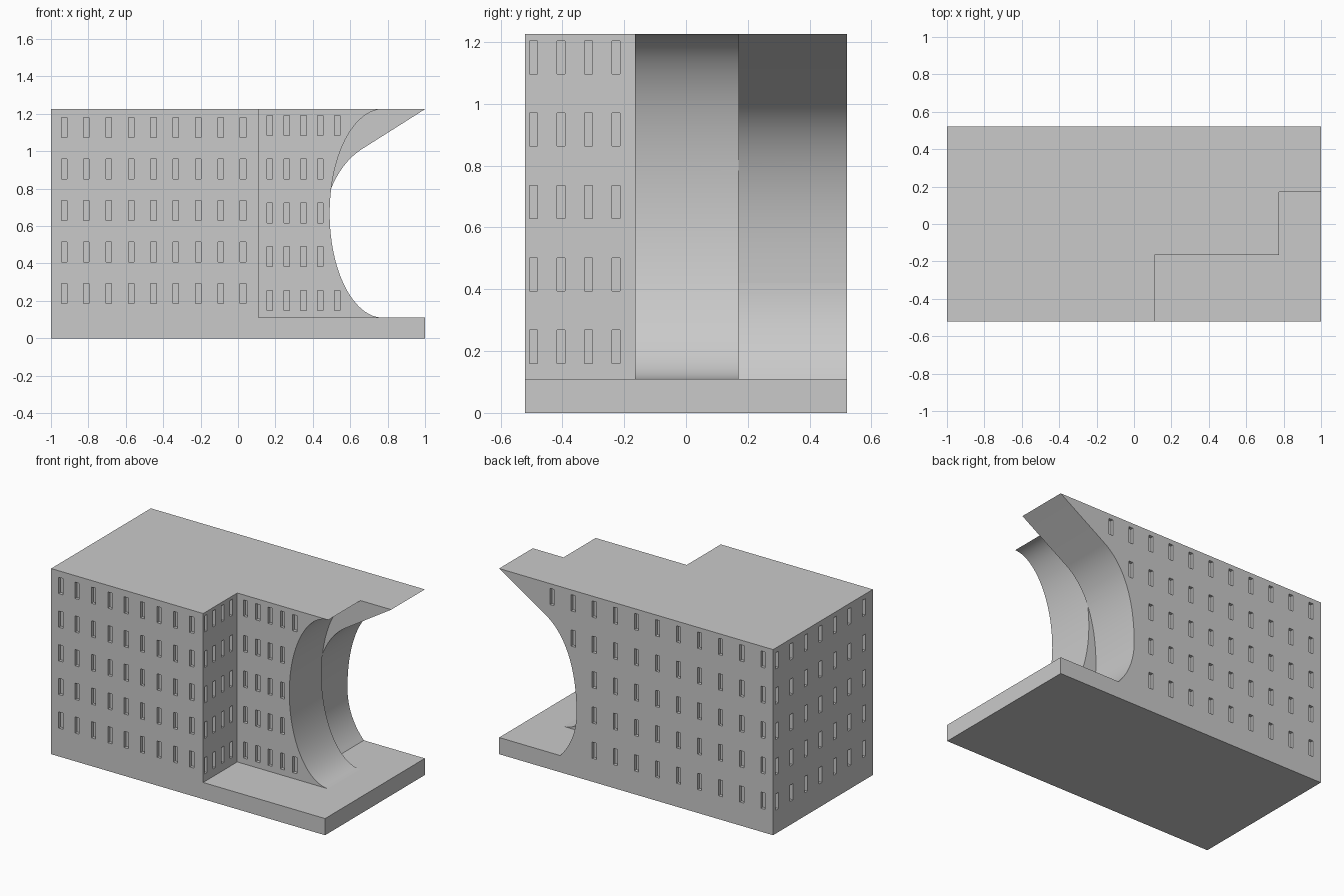
import bpy, bmesh
from math import sin, cos, pi
from mathutils import Vector, Matrix

cube = bpy.data.objects.get("Cube")
if cube:
    bpy.data.objects.remove(cube, do_unlink=True)

# Main dimensions
TOP, SLAB, HALF_Y = 1.225, 0.11, 0.52
STEP_X, FRONT_Y, BACK_Y = 0.11, -0.165, 0.17
DEPTH = 0.02
WIN_W, WIN_H = 0.03, 0.107

grey = bpy.data.materials.new("light grey")
grey.use_nodes = True
colour = (0.59, 0.59, 0.59, 1)
grey.diffuse_color = colour
grey.node_tree.nodes["Principled BSDF"].inputs["Base Color"].default_value = colour


def add_object(name, bm):
    bmesh.ops.recalc_face_normals(bm, faces=bm.faces)
    mesh = bpy.data.meshes.new(name)
    bm.to_mesh(mesh)
    bm.free()
    mesh.materials.append(grey)
    obj = bpy.data.objects.new(name, mesh)
    bpy.context.collection.objects.link(obj)
    return obj


def prism(name, edge, y0, y1):
    """Extrude a side profile along y; edge runs from slab top to roof."""
    outline = [(-1, 0), (1, 0), (1, SLAB)] + edge + [(-1, TOP)]
    bm = bmesh.new()
    face = bm.faces.new([bm.verts.new((x, y0, z)) for x, z in outline])
    out = bmesh.ops.extrude_face_region(bm, geom=[face])
    verts = [v for v in out["geom"] if isinstance(v, bmesh.types.BMVert)]
    bmesh.ops.translate(bm, verts=verts, vec=(0, y1 - y0, 0))
    return add_object(name, bm)


def bezier(points, steps):
    a, b, c, d = (Vector(p) for p in points)
    result = []
    for i in range(steps + 1):
        t = i / steps
        s = 1 - t
        p = a * s**3 + b * 3 * s * s * t + c * 3 * s * t * t + d * t**3
        result.append((p.x, p.y))
    return result


# Side profiles of the three layers
front_edge = [(STEP_X, SLAB), (STEP_X, TOP)]
mid_z, rise = (TOP + SLAB) / 2, (TOP - SLAB) / 2
hollow = [(0.775 - 0.285 * sin(pi * i / 48), mid_z - rise * cos(pi * i / 48))
          for i in range(49)]
overhang = bezier([(0.555, SLAB), (0.48, 0.19), (0.435, 0.3), (0.435, 0.42)], 12)
overhang += bezier([(0.435, 0.42), (0.435, 0.68), (0.5, 0.905), (0.66, 1.01)], 24)[1:]
overhang.append((1, TOP))

building = prism("building", front_edge, -HALF_Y, FRONT_Y)
middle = prism("middle_layer", hollow, FRONT_Y, BACK_Y)
back = prism("back_layer", overhang, BACK_Y, HALF_Y)

# Window cutters on each wall
cutter_bm = bmesh.new()


def windows(wall, along_x, columns, rows, width=WIN_W):
    """columns: start, pitch and a count for each row; rows: top centre, pitch."""
    start, pitch, counts = columns
    top, drop = rows
    for r, count in enumerate(counts):
        for c in range(count):
            u, z = start + c * pitch, top - r * drop
            centre = (u, wall, z) if along_x else (wall, u, z)
            size = (width, 2 * DEPTH, WIN_H) if along_x else (2 * DEPTH, width, WIN_H)
            matrix = Matrix.Translation(centre) @ Matrix.Diagonal((*size, 1))
            bmesh.ops.create_cube(cutter_bm, size=1, matrix=matrix)


windows(-HALF_Y, True, (-0.93, 0.1196, [9] * 5), (1.128, 0.222))
windows(FRONT_Y, True, (0.17, 0.09, [5, 4, 4, 4, 5]), (1.138, 0.234))
windows(STEP_X, False, (-0.494, 0.089, [4] * 5), (1.15, 0.234), 0.026)
windows(HALF_Y, True, (-0.925, 0.1538, [11, 10, 9, 9, 9]), (1.14, 0.233))
windows(-1, False, (-0.427, 0.151, [7] * 5), (1.14, 0.233))
cutters = add_object("window_cutters", cutter_bm)

# Merge the layers and recess the windows
for tool, operation in ((middle, "UNION"), (back, "UNION"), (cutters, "DIFFERENCE")):
    mod = building.modifiers.new(tool.name, "BOOLEAN")
    mod.operation, mod.solver, mod.object = operation, "EXACT", tool
graph = bpy.context.evaluated_depsgraph_get()
graph.update()
merged = bpy.data.meshes.new_from_object(building.evaluated_get(graph))
building.modifiers.clear()
building.data = merged
for tool in (middle, back, cutters):
    bpy.data.objects.remove(tool, do_unlink=True)

# Smooth only the curved walls
for poly in merged.polygons:
    poly.use_smooth = max(abs(n) for n in poly.normal) < 0.9999
